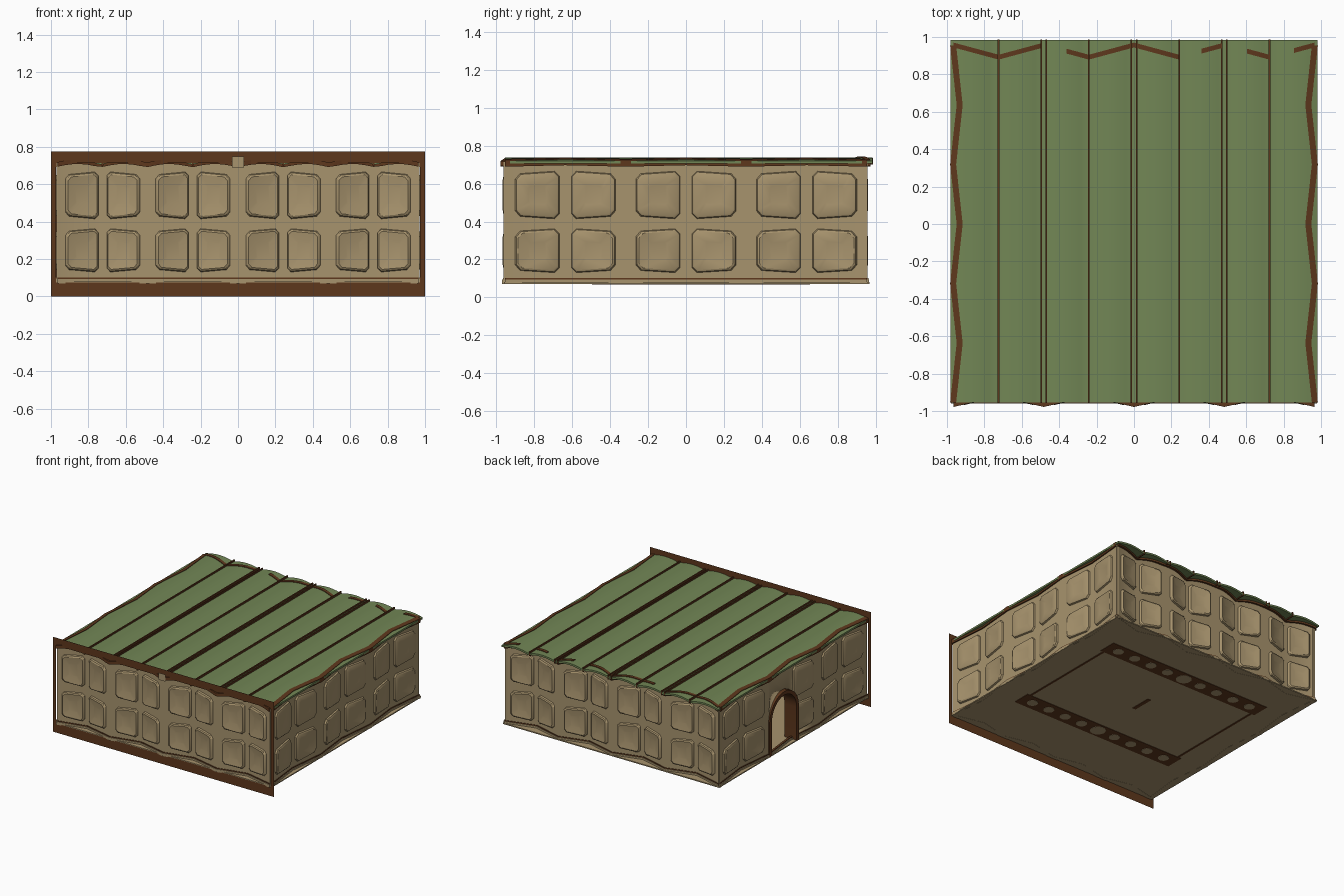
import bpy, bmesh, math
from mathutils import Vector, Matrix

if "Cube" in bpy.data.objects:
    bpy.data.objects.remove(bpy.data.objects["Cube"])


def material(name, rgb):
    col = [(c / 255) ** 2.2 for c in rgb] + [1]
    m = bpy.data.materials.new(name)
    m.use_nodes = True
    m.diffuse_color = col
    m.node_tree.nodes["Principled BSDF"].inputs["Base Color"].default_value = col
    return m


STONE = material("sandstone", (166, 146, 109))
BROWN = material("brown timber", (94, 58, 34))
GREEN = material("green roof", (113, 133, 86))


def finish(name, bm, mat):
    bmesh.ops.recalc_face_normals(bm, faces=bm.faces)
    me = bpy.data.meshes.new(name)
    bm.to_mesh(me)
    bm.free()
    me.materials.append(mat)
    me.shade_smooth()
    me.set_sharp_from_angle(angle=math.radians(35))
    ob = bpy.data.objects.new(name, me)
    bpy.context.collection.objects.link(ob)
    return ob


def loft(bm, rings):
    """Skin a sequence of rings and cap both ends."""
    rows = [[bm.verts.new(p) for p in r] for r in rings]
    n = len(rows[0])
    for a, b in zip(rows, rows[1:]):
        for i in range(n):
            bm.faces.new((a[i], a[(i + 1) % n], b[(i + 1) % n], b[i]))
    bm.faces.new(rows[0])
    bm.faces.new(rows[-1])


def box(bm, x0, x1, y0, y1, z0, z1):
    ring = [(x0, y0), (x1, y0), (x1, y1), (x0, y1)]
    loft(bm, [[(x, y, z) for x, y in ring] for z in (z0, z1)])


def front_plate(bm, x0, x1, z0, z1, y):
    """Sheet facing the front."""
    bm.faces.new([bm.verts.new(p) for p in
                  ((x0, y, z0), (x1, y, z0), (x1, y, z1), (x0, y, z1))])


STRIP = 0.245


def roof_z(x):
    """Each roof strip bulges between the seams."""
    return 0.72 + 0.018 * abs(math.sin(math.pi * x / STRIP))


# Each side: name, turn, half length, distance, bays, fold depth
SIDES = [
    ("front", 0, 0.965, 0.950, 4, 0.055),
    ("left", 90, 0.955, 0.958, 3, 0.035),
    ("back", 180, 0.965, 0.945, 4, 0.065),
    ("right", 270, 0.955, 0.958, 3, 0.035),
]
DOOR_S, DOOR_R, DOOR_TOP = -0.13, 0.19, 0.54


def zigzag(L, D, n, fold):
    return [(-L + i * L / n, D - fold * (i % 2)) for i in range(2 * n + 1)]


def refine(path, steps=6):
    fine = [Vector(a).lerp(Vector(b), k / steps)
            for a, b in zip(path, path[1:]) for k in range(steps)]
    return fine + [Vector(path[-1])]


def ribbon(name, path, rot, half, z0, z1, mat):
    """Folded strip along a wall path; z0 and z1 are functions of world x."""
    bm = bmesh.new()
    rings = []
    for s, d in path:
        a, b = rot @ Vector((s, -d - half, 0)), rot @ Vector((s, -d + half, 0))
        rings.append([(a.x, a.y, z0(a.x)), (b.x, b.y, z0(b.x)),
                      (b.x, b.y, z1(b.x)), (a.x, a.y, z1(a.x))])
    loft(bm, rings)
    return finish(name, bm, mat)


def arch(r, top, base, steps=12):
    """Outline of a round-headed opening, from foot to foot."""
    arc = [(math.cos(math.pi * i / steps) * r, top - r + math.sin(math.pi * i / steps) * r)
           for i in range(steps + 1)]
    return [(r, base)] + arc + [(-r, base)]


def pad(bm, rot, centre, along, half_w, z, half_h):
    """Chamfered, slightly dished pad, taller on the side pointing along."""
    n = Vector((along.y, -along.x, 0))
    if n.y > 0:
        n = -n
    c, lo = half_w * 0.22, half_h * 0.87
    right = [(half_w, half_h - c), (half_w - c, half_h)]
    left = [(-half_w + c, lo + c * 0.15), (-half_w, lo - c)]
    outline = right + left + [(u, -v) for u, v in reversed(right + left)]
    rings = []
    for k, lift in ((1, 0.008), (0.95, 0.024), (0.87, 0.030), (0.4, 0.021)):
        rings.append([rot @ (centre + along * u * k + n * lift + Vector((0, 0, z + v * k)))
                      for u, v in outline])
    loft(bm, rings)


for name, turn, L, D, bays, fold in SIDES:
    rot = Matrix.Rotation(math.radians(turn), 3, "Z")
    path = zigzag(L, D, bays, fold)
    wall = ribbon(name + "_wall", path, rot, 0.012, lambda x: 0.07, lambda x: 0.715, STONE)

    # Arched doorway cut through one wall, lined with a deep timber arch
    if name == "right":
        bm = bmesh.new()
        loft(bm, [[rot @ Vector((DOOR_S + u, -d, z))
                   for u, z in arch(DOOR_R - 0.015, DOOR_TOP - 0.015, 0.08)]
                  for d in (0.85, 1.1)])
        cutter = finish("door_cutter", bm, STONE)
        cutter.hide_render = True
        mod = wall.modifiers.new("door", "BOOLEAN")
        mod.object, mod.solver = cutter, "EXACT"
        bpy.context.view_layer.objects.active = wall
        bpy.ops.object.modifier_apply(modifier="door")
        bpy.data.objects.remove(cutter)
        bm = bmesh.new()
        outer = arch(DOOR_R, DOOR_TOP, 0.075)
        inner = arch(DOOR_R - 0.03, DOOR_TOP - 0.03, 0.075)
        loft(bm, [[rot @ Vector((DOOR_S + u, -d, z))
                   for (u, z), d in ((o, 0.87), (o, 0.98), (i, 0.98), (i, 0.87))]
                  for o, i in zip(outer, inner)])
        finish("door_arch", bm, BROWN)

    # Raised pads, two rows, mirrored about each fold
    bm = bmesh.new()
    for a, b in zip(range(2 * bays), range(1, 2 * bays + 1)):
        if a % 2:
            a, b = b, a
        p, q = (Vector((path[i][0], -path[i][1], 0)) for i in (a, b))
        centre = p.lerp(q, 0.53)
        if name == "right" and abs(centre.x - DOOR_S) < 0.06:
            continue
        for z, h in ((0.54, 0.127), (0.246, 0.117)):
            pad(bm, rot, centre, (q - p).normalized(), (q - p).length * 0.37, z, h)
    finish(name + "_pads", bm, STONE)

    # Sill and the thin moulding above it follow the folds
    sill = [(s, d + 0.008) for s, d in path]
    ribbon(name + "_sill", sill, rot, 0.014, lambda x: 0.07, lambda x: 0.094, STONE)
    ribbon(name + "_sill_moulding", sill, rot, 0.009, lambda x: 0.094, lambda x: 0.101, BROWN)

    # Eaves trim follows both the folds and the roof; on the sides it stands proud
    eaves = refine([(s, d + (0.012 if bays == 4 else 0.009)) for s, d in path])
    rise = 0.004 if bays == 3 else -0.005
    ribbon(name + "_eaves_trim", eaves, rot, 0.016,
           lambda x: roof_z(x) - 0.03, lambda x: roof_z(x) + rise, BROWN)

    # Broken lengths of trim showing above the rear of the roof
    if name == "back":
        for x0, x1 in ((-0.97, -0.49), (-0.37, 0.25), (0.36, 0.48), (0.6, 0.73), (0.85, 0.97)):
            part = [p for p in refine(eaves, 4) if x0 <= -p.x <= x1]
            ribbon("back_ridge_trim", part, rot, 0.013,
                   lambda x: roof_z(x) - 0.01, lambda x: roof_z(x) + 0.005, BROWN)

# Bulging roof sheet
bm = bmesh.new()
rings = []
for i in range(-24, 25):
    x = i * STRIP / 6
    z = roof_z(x)
    rings.append([(x, -0.955, z - 0.015), (x, 0.985, z - 0.015), (x, 0.985, z), (x, -0.955, z)])
loft(bm, rings)
finish("roof", bm, GREEN)

# Roof ribs: alternately paired and single
bm = bmesh.new()
for i in range(-3, 4):
    for off in ((0,) if i % 2 else (-0.014, 0.014)):
        x = i * STRIP * 0.985 + off
        box(bm, x - 0.0045, x + 0.0045, -0.957, 0.987, 0.7, 0.736)
finish("roof_ribs", bm, BROWN)

# Floor slab
bm = bmesh.new()
box(bm, -0.978, 0.978, -0.96, 0.968, 0.071, 0.08)
finish("floor", bm, STONE)

# Painted border and dots under the floor
bm, dots = bmesh.new(), bmesh.new()
for y in (0.58, -0.42):
    box(bm, -0.75, 0.75, y - 0.075, y + 0.075, 0.068, 0.071)
    for i in range(-4, 5):
        r = 0.042 if i else 0.06
        bmesh.ops.create_cone(dots, cap_ends=True, segments=16, depth=0.002, radius1=r,
                              radius2=r, matrix=Matrix.Translation((i * 0.16, y, 0.0675)))
for x in (-0.72, 0.72):
    box(bm, x - 0.008, x + 0.008, -0.37, 0.53, 0.068, 0.071)
box(bm, -0.015, 0.015, 0, 0.18, 0.068, 0.071)
finish("underside_border", bm, BROWN)
finish("underside_dots", dots, STONE)

# Thin timber frame against the front wall
bm = bmesh.new()
for rect in ((-1, 1, 0, 0.075), (-1, 1, 0.712, 0.775),
             (-1, -0.972, 0.075, 0.712), (0.972, 1, 0.075, 0.712)):
    front_plate(bm, *rect, -0.962)
finish("front_frame", bm, BROWN)

# Small keystone plate at the top of the frame
bm = bmesh.new()
front_plate(bm, -0.032, 0.032, 0.69, 0.747, -0.979)
finish("keystone", bm, STONE)
